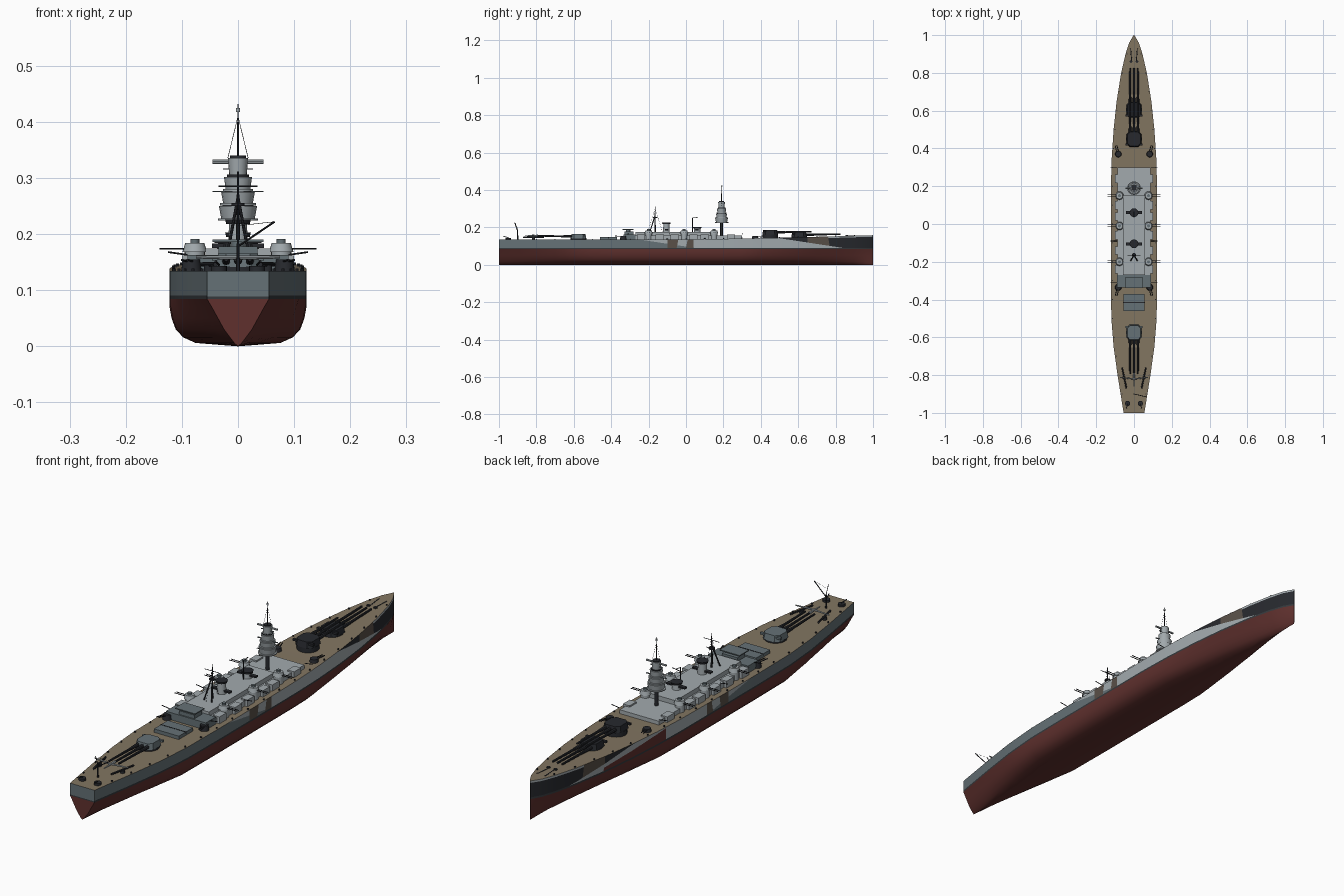
import bpy
import bmesh
import math
from mathutils import Vector, Matrix

if "Cube" in bpy.data.objects:
    bpy.data.objects.remove(bpy.data.objects["Cube"])


def material(name, r, g, b):
    mat = bpy.data.materials.new(name)
    mat.use_nodes = True
    mat.diffuse_color = (r, g, b, 1)
    bsdf = mat.node_tree.nodes["Principled BSDF"]
    bsdf.inputs["Base Color"].default_value = (r, g, b, 1)
    bsdf.inputs["Roughness"].default_value = 0.7
    return mat


RED = material("antifouling red", .115, .03, .027)
GREY = material("mid grey", .13, .165, .18)
LIGHT = material("light grey", .36, .4, .42)
DARK = material("charcoal", .02, .022, .027)
BROWN = material("camouflage brown", .1, .08, .065)
TAN = material("deck tan", .225, .18, .12)
BLACK = material("waterline black", .035, .04, .045)
SIDES = (-1, 1)


def finish(name, bm, mats, smooth=True):
    bmesh.ops.recalc_face_normals(bm, faces=bm.faces)
    mesh = bpy.data.meshes.new(name)
    bm.to_mesh(mesh)
    bm.free()
    for mat in mats:
        mesh.materials.append(mat)
    obj = bpy.data.objects.new(name, mesh)
    bpy.context.collection.objects.link(obj)
    if smooth:
        bpy.ops.object.select_all(action='DESELECT')
        obj.select_set(True)
        bpy.context.view_layer.objects.active = obj
        bpy.ops.object.shade_smooth_by_angle(angle=math.radians(35))
    return obj


def box(name, x, y, z, mat, taper=1, bevel=0):
    """Box from (low, high) ranges, with an optional narrower top."""
    bm = bmesh.new()
    bmesh.ops.create_cube(bm, size=1)
    if bevel:
        upright = [e for e in bm.edges if abs(e.verts[0].co.z - e.verts[1].co.z) > .5]
        bmesh.ops.bevel(bm, geom=upright, offset=bevel, segments=1, affect='EDGES')
    for v in bm.verts:
        k = taper if v.co.z > 0 else 1
        v.co = Vector((sum(x) / 2 + v.co.x * k * (x[1] - x[0]),
                       sum(y) / 2 + v.co.y * k * (y[1] - y[0]),
                       sum(z) / 2 + v.co.z * (z[1] - z[0])))
    return finish(name, bm, [mat], False)


def rod(name, start, end, r, mat, r_end=None, sides=8):
    """Round bar, cone or drum between two points."""
    a, b = Vector(start), Vector(end)
    turn = (b - a).to_track_quat('Z', 'Y').to_matrix().to_4x4()
    bm = bmesh.new()
    bmesh.ops.create_cone(bm, cap_ends=True, segments=sides, radius1=r,
                          radius2=r if r_end is None else r_end, depth=(b - a).length,
                          matrix=Matrix.Translation((a + b) / 2) @ turn)
    return finish(name, bm, [mat])


def drum(name, x, y, z, r, mat, r_end=None, sides=20):
    return rod(name, (x, y, z[0]), (x, y, z[1]), r, mat, r_end, sides)


def lookup(table, y):
    for (y0, v0), (y1, v1) in zip(table, table[1:]):
        if y <= y1:
            return v0 + (v1 - v0) * (y - y0) / (y1 - y0)
    return table[-1][1]


# Hull lines: deck half width, underwater fullness and sheer
WIDTH = [(-1, .055), (-.8, .087), (-.65, .108), (-.5, .12), (-.3, .122), (.2, .122),
         (.35, .118), (.5, .108), (.65, .092), (.8, .068), (.9, .045), (.96, .025), (1, .002)]
FULL = [(-1, 0), (-.8, .5), (-.5, 1), (.3, 1), (.7, .5), (1, 0)]
SECTION = [(0, 0, 0), (.62, .12, .006), (.8, .26, .016), (.91, .45, .03), (.97, .65, .05),
           (1, .85, .07), (1, 1, .084), (1, 1, .091)]


def deck(y):
    return .134 + .024 * (max(0, y + .2) / 1.2) ** 1.5


# Hull lofted through mirrored cross sections
bm = bmesh.new()
rings = []
stations = sorted(set([y for y, _ in WIDTH] + [i / 10 for i in range(-10, 11)]))
for y in stations:
    w, f = lookup(WIDTH, y), lookup(FULL, y)
    half = [(w * (v + (u - v) * f), z) for u, v, z in SECTION] + [(w, deck(y))]
    loop = [(-x, z) for x, z in reversed(half[1:])] + half
    rings.append([bm.verts.new((x, y, z)) for x, z in loop])
for a, b in zip(rings, rings[1:]):
    for i in range(len(a)):
        j = (i + 1) % len(a)
        bm.faces.new((a[i], a[j], b[j], b[i]))
bm.faces.new(rings[0])
bm.faces.new(rings[-1])

# Cut the paint borders: each is a slanted line (y, z) to (y, z) along the side
BORDERS = [(-.25, .135, .05, .09), (.48, .145, .84, .09), (.74, .142, 1, .15),
           (-.1, .09, -.1, .14), (-.05, .09, -.04, .14), (0, .09, .01, .14),
           (.04, .09, .04, .14), (.66, .09, .64, .15), (.77, .09, .76, .15), (.3, .136, .7, .1)]


def ahead(border, y, z):
    y0, z0, y1, z1 = border
    return (y - y0) * (z1 - z0) - (z - z0) * (y1 - y0)


bmesh.ops.bisect_plane(bm, geom=bm.verts[:] + bm.edges[:] + bm.faces[:],
                       plane_co=(0, 0, .084), plane_no=(0, 0, 1))
for y0, z0, y1, z1 in BORDERS:
    upper = [f for f in bm.faces if f.calc_center_median().z > .091
             and min(abs(v.co.x) for v in f.verts) >= 0 and abs(f.normal.z) < .7]
    geom = set(upper)
    for f in upper:
        geom.update(f.verts)
        geom.update(f.edges)
    bmesh.ops.bisect_plane(bm, geom=list(geom), plane_co=(0, y0, z0),
                           plane_no=(0, z1 - z0, y0 - y1))
    bm.normal_update()


def paint(face):
    c = face.calc_center_median()
    if abs(face.normal.z) > .9 and c.z > .12:
        return 5
    if c.z < .084:
        return 0
    if c.z < .091:
        return 6
    if -.1 < c.y < -.045 or .005 < c.y < .04:
        return 4
    if ahead(BORDERS[0], c.y, c.z) > 0 or c.y < -.25:
        return 1
    if c.y > .74 and ahead(BORDERS[2], c.y, c.z) < 0:
        return 2
    if c.x < 0 and .3 < c.y < .66 and ahead(BORDERS[9], c.y, c.z) > 0:
        return 0
    if ahead(BORDERS[1], c.y, c.z) < 0:
        return 4 if .65 < c.y < .765 else 3
    return 2


bm.normal_update()
for face in bm.faces:
    face.material_index = paint(face)
finish("hull", bm, [RED, GREY, LIGHT, DARK, BROWN, TAN, BLACK])

# Superstructure decks
box("main_deckhouse", (-.088, .088), (-.27, .3), (.13, .156), LIGHT)
box("upper_deckhouse", (-.058, .058), (-.27, .15), (.15, .174), LIGHT)
box("aft_deckhouse", (-.09, .09), (-.335, -.27), (.13, .163), GREY)
box("aft_bridge", (-.035, .035), (-.33, -.28), (.16, .178), GREY)
box("aft_platform", (-.045, .045), (-.34, -.28), (.186, .19), GREY)
drum("aft_platform_column", 0, -.31, (.17, .187), .012, GREY)
box("aircraft_hatch", (-.056, .056), (-.46, -.37), (.13, .148), GREY)
box("hatch_seam", (-.057, .057), (-.417, -.413), (.14, .149), DARK)

# Side casemates and antiaircraft mounts
for s in SIDES:
    for y in (-.24, -.14, -.06, .04, .1, .24):
        box("casemate", tuple(sorted((s * .07, s * .1))), (y - .022, y + .022), (.13, .162), LIGHT)
    for y in (-.2, -.01, .15):
        drum("mount_base", s * .077, y, (.135, .168), .018, LIGHT)
        drum("mount_house", s * .077, y, (.168, .184), .022, LIGHT, .017)
        drum("mount_director", s * .077, y, (.184, .191), .008, GREY)
        for gap in SIDES:
            side = y + gap * .005
            rod("mount_barrel", (s * .09, side, .174), (s * .14, side, .174), .0016, DARK)
    for y in (.37, -.335):
        drum("secondary_turret", s * .083, y, (.13, .155), .019, DARK, .015)
        for gap in SIDES:
            x = s * .083 + gap * .005
            turn = math.copysign(1, y)
            rod("secondary_barrel", (x, y, .151), (x + s * .012, y + turn * .045, .154), .002, DARK)
    for y in (.3, -.09, -.31):
        rod("light_gun", (s * .09, y, .163), (s * .125, y, .168), .0016, DARK)


def main_turret(label, y, floor, aim, mat):
    """Triple gun turret; aim is the y direction of its barrels."""
    drum(label + "_barbette", 0, y, (.125, floor), .042, DARK, sides=28)
    box(label + "_house", (-.04, .04), (y - .042, y + .042), (floor, floor + .024), mat, .88, .2)
    box(label + "_rangefinder", (-.046, .046), (y - aim * .03 - .005, y - aim * .03 + .005),
        (floor + .012, floor + .02), mat)
    for x in (-.021, 0, .021):
        z = floor + .011
        rod(label + "_sleeve", (x, y + aim * .035, z), (x, y + aim * .08, z), .0075, DARK, .006)
        rod(label + "_barrel", (x, y + aim * .08, z), (x, y + aim * .22, z + .003), .0052, DARK, .004)


main_turret("bow_turret", .605, .15, 1, DARK)
main_turret("raised_turret", .45, .163, 1, DARK)
main_turret("stern_turret", -.575, .141, -1, GREY)

# Funnels with dark caps
for y, top in ((.06, .195), (-.105, .218)):
    drum("funnel", 0, y, (.17, top), .018, LIGHT, .016)
    drum("funnel_cap", 0, y, (top, top + .008), .021, DARK, .023)
    box("searchlight_platform", (-.042, .042), (y - .008, y + .008), (.184, .19), DARK)

# Tower foremast: tapered tiers with overhanging galleries
TOWER = .19
drum("tower_column", 0, TOWER, (.15, .23), .007, DARK)
for low, high, r in ((.226, .25, .034), (.253, .275, .03), (.278, .302, .025), (.304, .336, .018)):
    drum("tower_tier", 0, TOWER, (low, high), r * .87, LIGHT, r, 16)
    drum("tower_window_band", 0, TOWER, (high - .001, high + .004), r * .8, DARK, sides=16)
    drum("tower_gallery", 0, TOWER, (low - .002, low + .002), r * 1.06, LIGHT, sides=16)
rod("tower_rangefinder", (-.045, TOWER, .329), (.045, TOWER, .329), .004, LIGHT)
for z, reach in ((.275, .045), (.315, .027)):
    box("tower_yard", (-reach, reach), (TOWER - .003, TOWER + .003), (z, z + .002), GREY)
rod("tower_mast", (0, TOWER, .335), (0, TOWER, .432), .002, DARK, .001)
drum("mast_lookout", 0, TOWER, (.418, .425), .004, LIGHT)

# Tripod mainmast
MAIN = -.165
rod("main_mast", (0, MAIN, .17), (0, MAIN, .312), .004, DARK, .0015)
for s in SIDES:
    rod("tripod_leg", (s * .018, MAIN - .03, .17), (0, MAIN, .265), .0028, DARK)
    rod("tower_stay", (s * .018, TOWER, .336), (0, TOWER, .41), .0005, DARK, sides=4)
    rod("main_stay", (0, MAIN + s * .04, .174), (0, MAIN, .3), .0005, DARK, sides=4)
rod("main_yard", (-.035, MAIN, .285), (.035, MAIN, .285), .0012, DARK)
drum("mast_top", 0, MAIN, (.25, .255), .012, DARK)

# Boat crane amidships
rod("crane_post", (0, .035, .17), (0, .035, .25), .002, DARK)
rod("crane_boom", (0, .035, .25), (0, .065, .254), .0015, DARK)

# Stern aircraft gear: catapults, crane and seaplane
for s in SIDES:
    rod("catapult", (s * .063, -.76, .146), (s * .04, -.87, .146), .004, DARK)
    drum("catapult_pivot", s * .052, -.815, (.13, .145), .009, DARK)
    drum("stern_gun_tub", s * .034, -.95, (.13, .143), .014, DARK)
    rod("stern_gun", (s * .034, -.95, .145), (s * .04, -.975, .152), .002, DARK)
    rod("seaplane_wing", (0, -.82, .158), (s * .075, -.812, .159), .004, LIGHT, .0025)
    drum("bow_capstan", s * .016, .86, (.14, .158), .007, DARK)
rod("seaplane_body", (0, -.79, .155), (0, -.86, .155), .006, LIGHT, .002)
rod("stern_crane_post", (0, -.9, .13), (0, -.9, .19), .004, DARK, .002)
rod("stern_crane_boom", (0, -.9, .178), (.065, -.915, .222), .0018, DARK)
rod("stern_crane_cable", (0, -.9, .215), (.065, -.915, .222), .0005, DARK, sides=4)
rod("ensign_staff", (0, -.9, .19), (0, -.915, .225), .0012, DARK)

# Deck edge bollards and breakwater
for i in range(-18, 19, 2):
    y = i / 20
    for s in SIDES:
        drum("bollard", s * (lookup(WIDTH, y) - .007), y, (deck(y) - .002, deck(y) + .005), .003, DARK, sides=6)
for s in SIDES:
    rod("anchor_chain", (s * .012, .86, .153), (s * .018, .93, .155), .0025, DARK)
